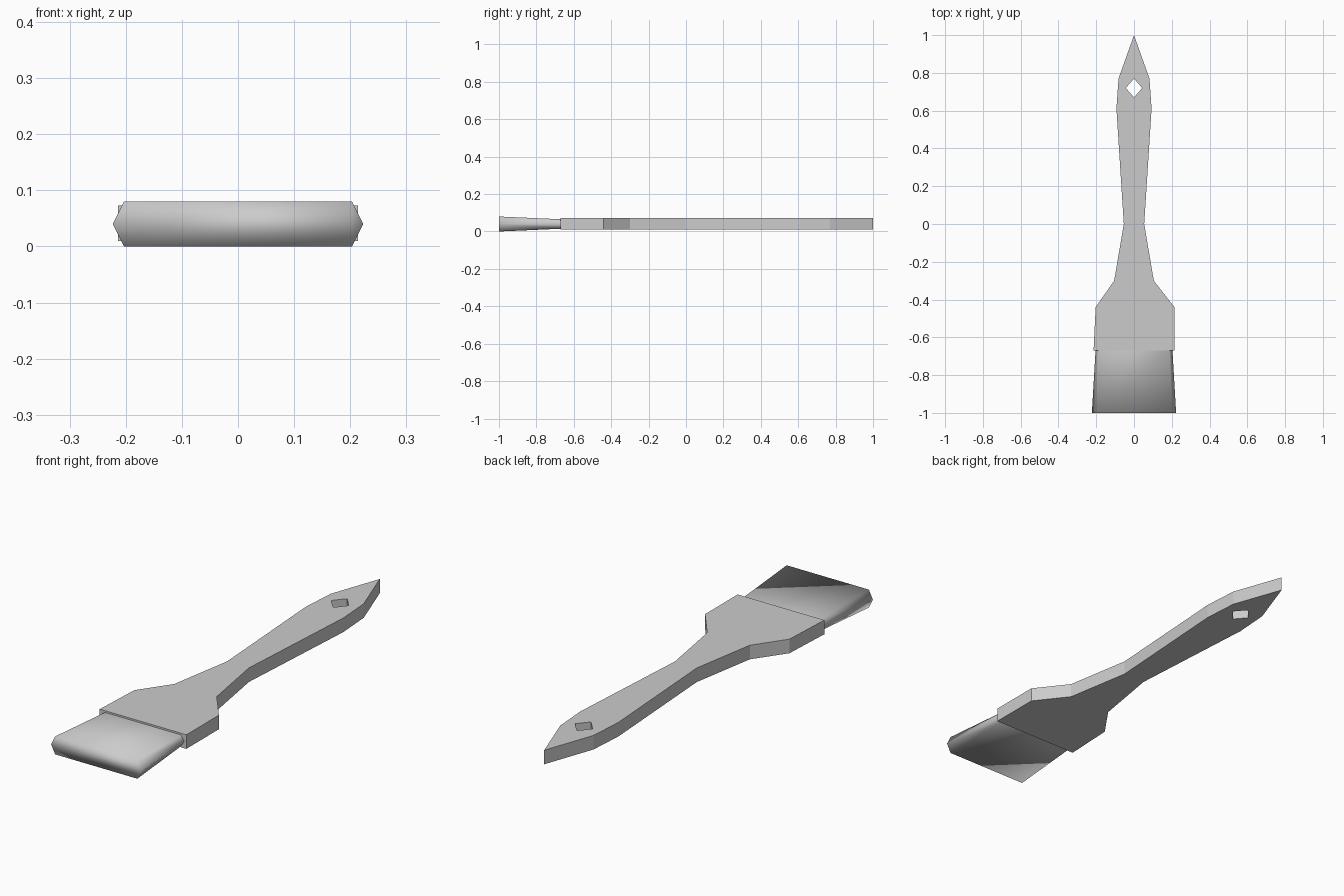
import bpy, bmesh

cube = bpy.data.objects.get("Cube")
if cube:
    bpy.data.objects.remove(cube, do_unlink=True)

grey = bpy.data.materials.new("plain_grey")
grey.use_nodes = True
colour = (0.6, 0.6, 0.6, 1)
grey.diffuse_color = colour
grey.node_tree.nodes["Principled BSDF"].inputs["Base Color"].default_value = colour


def finish(bm, name, smooth):
    bmesh.ops.recalc_face_normals(bm, faces=bm.faces)
    for f in bm.faces:
        f.smooth = smooth
    mesh = bpy.data.meshes.new(name)
    bm.to_mesh(mesh)
    bm.free()
    mesh.materials.append(grey)
    obj = bpy.data.objects.new(name, mesh)
    bpy.context.collection.objects.link(obj)
    return obj


def add_loop(bm, points, z):
    verts = [bm.verts.new((x, y, z)) for x, y in points]
    return [bm.edges.new((a, b)) for a, b in zip(verts, verts[1:] + verts[:1])]


# Handle: flat outline with a diamond hanging hole, extruded upwards
right_side = [(0.214, -0.67), (0.214, -0.44), (0.105, -0.3), (0.054, 0),
              (0.093, 0.61), (0.082, 0.77)]
left_side = [(-x, y) for x, y in reversed(right_side)]
left_side[-2] = (-0.203, -0.44)
outline = right_side + [(0, 1)] + left_side
hole = [(0.043, 0.72), (0, 0.77), (-0.043, 0.72), (0, 0.67)]

bm = bmesh.new()
edges = add_loop(bm, outline, 0.01) + add_loop(bm, hole, 0.01)
bmesh.ops.triangle_fill(bm, edges=edges, use_beauty=True)
top = bmesh.ops.extrude_face_region(bm, geom=bm.faces[:])["geom"]
bmesh.ops.translate(bm, vec=(0, 0, 0.063),
                    verts=[g for g in top if isinstance(g, bmesh.types.BMVert)])
finish(bm, "handle", False)

# Bristles: a six-sided section flaring towards a flat tip, smooth shaded
bm = bmesh.new()


def section(y, mid, flat, half):
    points = [(mid, 0), (flat, half), (-flat, half),
              (-mid, 0), (-flat, -half), (flat, -half)]
    return [bm.verts.new((x, y, 0.04 + z)) for x, z in points]


base = section(-0.66, 0.203, 0.187, 0.025)
tip = section(-1, 0.223, 0.203, 0.04)
for i in range(6):
    j = (i + 1) % 6
    bm.faces.new((base[i], base[j], tip[j], tip[i]))
bm.faces.new(tip)
finish(bm, "bristles", True)
